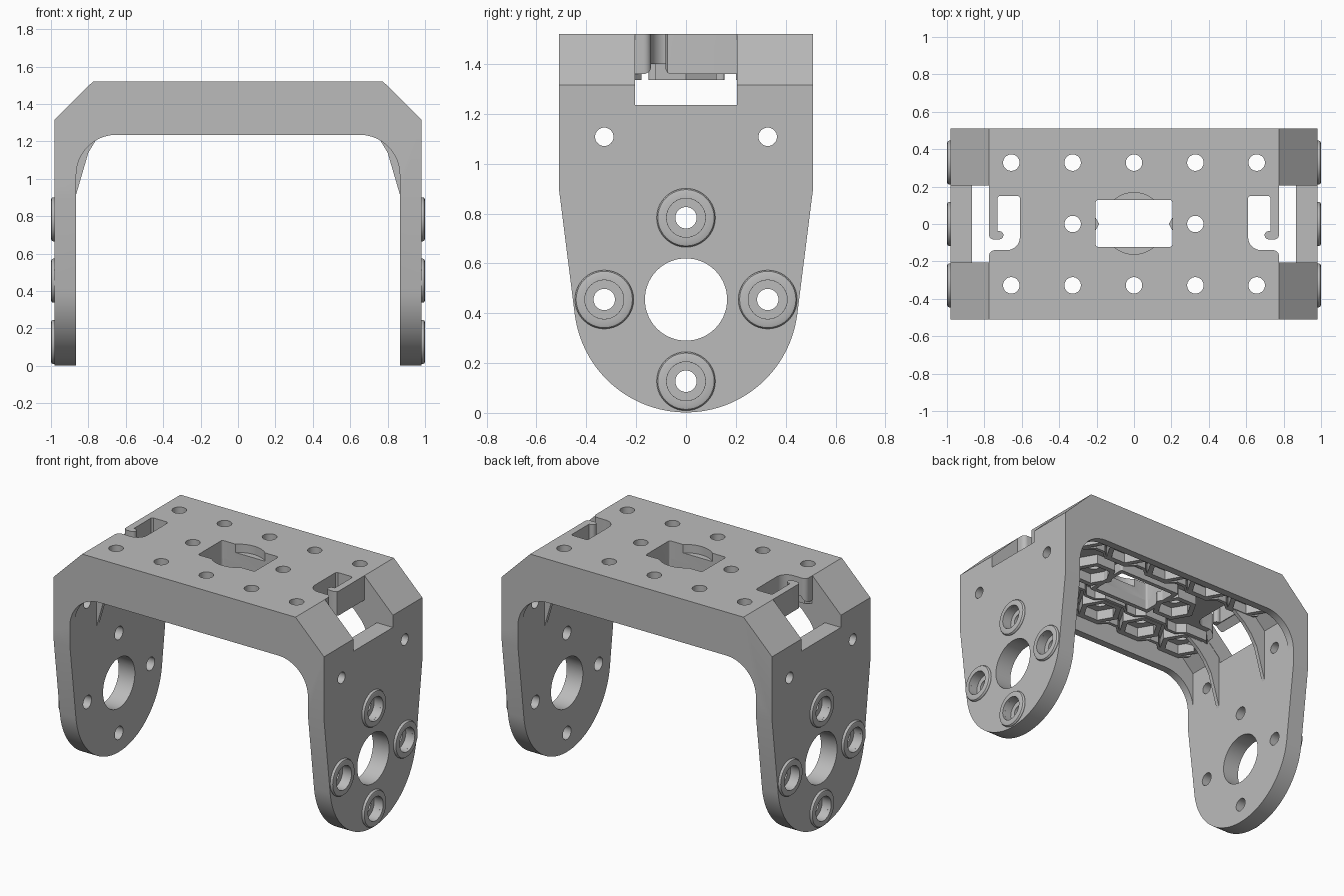
import bpy, bmesh, math
from math import sin, cos, pi, radians

if "Cube" in bpy.data.objects:
    bpy.data.objects.remove(bpy.data.objects["Cube"], do_unlink=True)

GREY = (0.5, 0.5, 0.5, 1)
mat = bpy.data.materials.new("light grey")
mat.use_nodes = True
mat.diffuse_color = GREY
mat.node_tree.nodes["Principled BSDF"].inputs["Base Color"].default_value = GREY

PLACE = {"x": lambda u, v, w: (w, u, v),
         "y": lambda u, v, w: (u, w, v),
         "z": lambda u, v, w: (u, v, w)}


def finish(name, bm):
    bmesh.ops.recalc_face_normals(bm, faces=bm.faces)
    me = bpy.data.meshes.new(name)
    bm.to_mesh(me)
    bm.free()
    me.materials.append(mat)
    ob = bpy.data.objects.new(name, me)
    bpy.context.collection.objects.link(ob)
    return ob


def prism(name, outlines, axis, a, b):
    """Extrude one or more separate outlines along an axis from a to b."""
    bm = bmesh.new()
    for pts in outlines:
        lo = [bm.verts.new(PLACE[axis](u, v, a)) for u, v in pts]
        hi = [bm.verts.new(PLACE[axis](u, v, b)) for u, v in pts]
        bm.faces.new(lo)
        bm.faces.new(hi)
        for i in range(len(pts)):
            j = (i + 1) % len(pts)
            bm.faces.new((lo[i], lo[j], hi[j], hi[i]))
    return finish(name, bm)


def arc(cx, cy, r, start, end, n=16):
    return [(cx + r * cos(radians(start + (end - start) * i / n)),
             cy + r * sin(radians(start + (end - start) * i / n))) for i in range(n + 1)]


def circle(cx, cy, r, n=32):
    return arc(cx, cy, r, 0, 360 * (n - 1) / n, n - 1)


def rect(x0, x1, y0, y1, r=0.012):
    return (arc(x1 - r, y1 - r, r, 0, 90, 4) + arc(x0 + r, y1 - r, r, 90, 180, 4)
            + arc(x0 + r, y0 + r, r, 180, 270, 4) + arc(x1 - r, y0 + r, r, 270, 360, 4))


def mirrored(pts):
    """Close a right-hand half outline with its mirror image."""
    return pts + [(-u, v) for u, v in reversed(pts)]


def boolean(ob, cutter, op="DIFFERENCE"):
    mod = ob.modifiers.new("cut", "BOOLEAN")
    mod.operation, mod.solver, mod.object = op, "EXACT", cutter
    bpy.context.view_layer.objects.active = ob
    bpy.ops.object.modifier_apply(modifier=mod.name)
    bpy.data.objects.remove(cutter, do_unlink=True)


def smooth(ob):
    bpy.ops.object.select_all(action="DESELECT")
    ob.select_set(True)
    bpy.context.view_layer.objects.active = ob
    bpy.ops.object.shade_smooth_by_angle(angle=radians(30))


# U-shaped frame with chamfered shoulders and rounded inner corners
outer = [(0.775, 1.52), (0.982, 1.315), (0.982, 0)]
inner = [(0.865, 0)] + arc(0.65, 1.02, 0.215, 0, 90)
frame = prism("bracket_frame", [mirrored(outer + inner)], "y", -0.51, 0.51)

# Tapered legs with round feet
side = [(0.51, 1.6), (0.51, 0.9)] + arc(0, 0.452, 0.45, -7, -90, 32)[:-1]
outline = side + [(0, 0.002)] + [(-u, v) for u, v in reversed(side)]
boolean(frame, prism("leg_outline", [outline], "x", -1.2, 1.2), "INTERSECT")

# Hollow underside between the two edge rims
pocket = mirrored([(0.735, 1.40), (0.865, 1.27), (0.865, 0.5)])
boolean(frame, prism("pocket", [pocket], "y", -0.46, 0.46))

# Shoulder windows
for s in (1, -1):
    a, b = sorted((s * 0.775, s * 1.2))
    win = [(-0.205, 1.235), (0.205, 1.235), (0.205, 1.7), (-0.205, 1.7)]
    boolean(frame, prism("window", [win], "x", a, b))

# Hook-shaped cable slots
hook = ([(0.61, 0.14), (0.62, 0.15), (0.72, 0.15), (0.73, 0.14), (0.73, -0.038)]
        + arc(0.72, -0.06, 0.022, 90, 270, 8)
        + [(0.755, -0.082), (0.77, -0.075), (0.776, -0.06), (0.80, -0.06), (0.80, -0.19), (0.775, -0.19)]
        + arc(0.745, -0.17, 0.03, 0, 90, 6) + arc(0.68, -0.07, 0.07, 270, 180, 8))
slots = [hook, [(-u, v) for u, v in hook]]
boolean(frame, prism("hook_slots", slots, "z", 1.25, 1.7))

# Centre opening with a shallow round recess
boolean(frame, prism("recess", [circle(0, 0.003, 0.165, 48)], "z", 1.465, 1.7))
boolean(frame, prism("opening", [rect(-0.205, 0.205, -0.122, 0.128)], "z", 1.2, 1.7))

# Screw holes in the top plate
P = 0.328
top_holes = [(i * P, s * P) for i in range(-2, 3) for s in (-1, 1)] + [(P, 0), (-P, 0)]
boolean(frame, prism("top_holes", [circle(x, y, 0.044) for x, y in top_holes], "z", 1.2, 1.7))

# Leg holes and the counterbores around them
ring_spots = [(P, 0.455), (-P, 0.455), (0, 0.455 + P), (0, 0.455 - P)]
leg_holes = ([circle(y, z, 0.043) for y, z in ring_spots]
             + [circle(s * P, 1.108, 0.037) for s in (-1, 1)]
             + [circle(0, 0.455, 0.165, 64)])
boolean(frame, prism("leg_holes", leg_holes, "x", -1.2, 1.2))
for s in (1, -1):
    a, b = sorted((s * 0.935, s * 1.2))
    boolean(frame, prism("counterbores", [circle(y, z, 0.078) for y, z in ring_spots], "x", a, b))
smooth(frame)

# Raised rounded rings on the outer leg faces
RING = [(0.078, 0.975), (0.078, 1.0), (0.104, 1.0), (0.113, 0.997), (0.118, 0.989), (0.118, 0.975)]


def rings(name, s, n=40):
    bm = bmesh.new()
    for cy, cz in ring_spots:
        loops = [[bm.verts.new((s * x, cy + r * cos(2 * pi * i / n), cz + r * sin(2 * pi * i / n)))
                  for r, x in RING] for i in range(n)]
        for i in range(n):
            p, q = loops[i], loops[(i + 1) % n]
            for k in range(len(RING)):
                m = (k + 1) % len(RING)
                bm.faces.new((p[k], p[m], q[m], q[k]))
    smooth(finish(name, bm))


rings("left_leg_rings", 1)
rings("right_leg_rings", -1)

# Hexagonal nut holders under the top plate
LOW, HIGH = 1.335, 1.405
holders = prism("nut_holders", [circle(x, y, 0.142, 6) for x, y in top_holes], "z", LOW, HIGH)
boolean(holders, prism("nut_bores", [circle(x, y, 0.105, 6) for x, y in top_holes], "z", 1.2, 1.6))

# Collar around the centre opening
collar = prism("opening_collar", [rect(-0.232, 0.232, -0.15, 0.155)], "z", LOW, HIGH)
boolean(collar, prism("collar_bore", [rect(-0.205, 0.205, -0.122, 0.128)], "z", 1.2, 1.6))


# Wavy ribs hugging the rows of nut holders
def wave(side, edge):
    line = []
    for i in range(-2, 3):
        for dx, off in ((-0.08, 0.128), (0.08, 0.128), (0.13, 0.085), (0.198, 0.085)):
            line.append((i * P + dx, side * (P + edge * off)))
    line = [(-0.785, side * (P + edge * 0.085))] + line[:-1]
    return line + [(x, y + 0.022) for x, y in reversed(line)]


prism("wavy_ribs", [wave(s, e) for s in (-1, 1) for e in (-1, 1)], "z", LOW, HIGH)

# Corner gussets running from the plate down the legs
gusset = [(0.87, 0.9), (0.835, 1.02), (0.80, 1.14), (0.755, 1.215), (0.70, 1.275), (0.62, LOW),
          (0.62, HIGH), (0.735, HIGH), (0.87, 1.275)]
for s, label in ((1, "back"), (-1, "front")):
    a, b = sorted((s * 0.207, s * 0.232))
    prism(label + "_gussets", [gusset, [(-u, v) for u, v in gusset]], "y", a, b)
